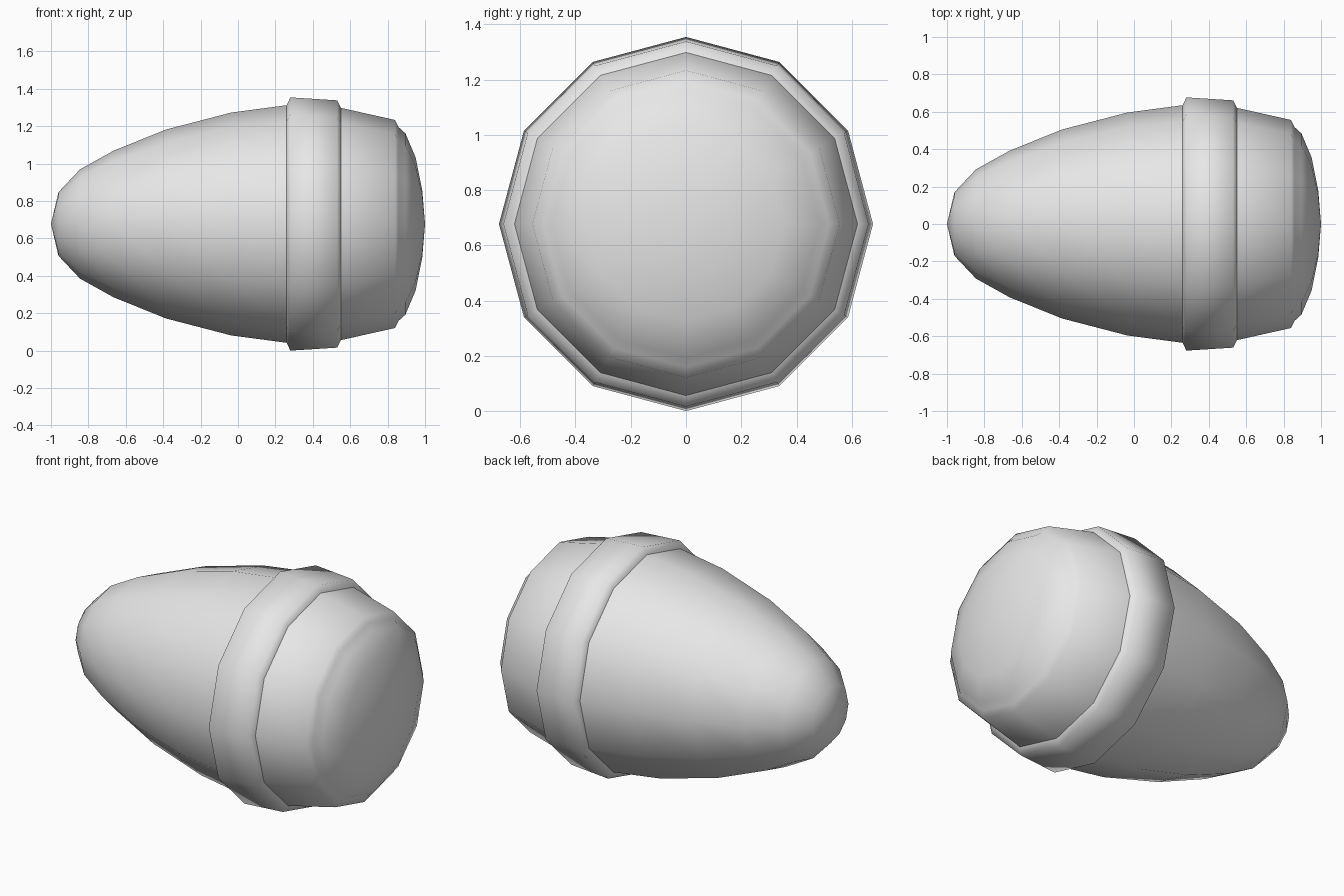
import bpy
import bmesh
from math import radians
from mathutils import Matrix, Vector

SIDES = 12
AXIS_Z = 0.677

default_cube = bpy.data.objects.get("Cube")
if default_cube:
    bpy.data.objects.remove(default_cube, do_unlink=True)

grey = bpy.data.materials.new("plain_grey")
grey.use_nodes = True
colour = (0.8, 0.8, 0.8, 1.0)
grey.diffuse_color = colour
grey.node_tree.nodes["Principled BSDF"].inputs["Base Color"].default_value = colour


def lathe(name, profile):
    """Turn (x, radius) points around the lengthwise axis, smooth shaded."""
    bm = bmesh.new()
    verts = [bm.verts.new((x, 0, r)) for x, r in profile]
    edges = [bm.edges.new(pair) for pair in zip(verts, verts[1:])]
    bmesh.ops.spin(bm, geom=verts + edges, cent=(0, 0, 0), axis=(1, 0, 0),
                   angle=radians(360), steps=SIDES)
    bmesh.ops.remove_doubles(bm, verts=bm.verts, dist=0.0005)
    bmesh.ops.recalc_face_normals(bm, faces=bm.faces)
    # Open strips have no inside, so point their faces away from the axis
    for face in bm.faces:
        c = face.calc_center_median()
        if face.normal.dot(Vector((c.x - 0.4, c.y, c.z))) < 0:
            face.normal_flip()
        face.smooth = True
    bm.transform(Matrix.Translation((0, 0, AXIS_Z)))
    mesh = bpy.data.meshes.new(name)
    bm.to_mesh(mesh)
    bm.free()
    mesh.materials.append(grey)
    obj = bpy.data.objects.new(name, mesh)
    bpy.context.collection.objects.link(obj)
    return obj


# Long rounded nose
lathe("nose_shell", [(-1, 0), (-0.96, 0.17), (-0.845, 0.292), (-0.665, 0.392),
                     (-0.385, 0.505), (-0.035, 0.596), (0.26, 0.635)])

# Raised band around the widest part
lathe("band", [(0.26, 0.635), (0.28, 0.677), (0.53, 0.661), (0.55, 0.621)])

# Tapered rear with a stepped, domed cap
lathe("rear_cap", [(0.55, 0.621), (0.84, 0.556), (0.858, 0.518), (0.895, 0.485),
                   (0.95, 0.355), (0.985, 0.18), (1, 0)])
